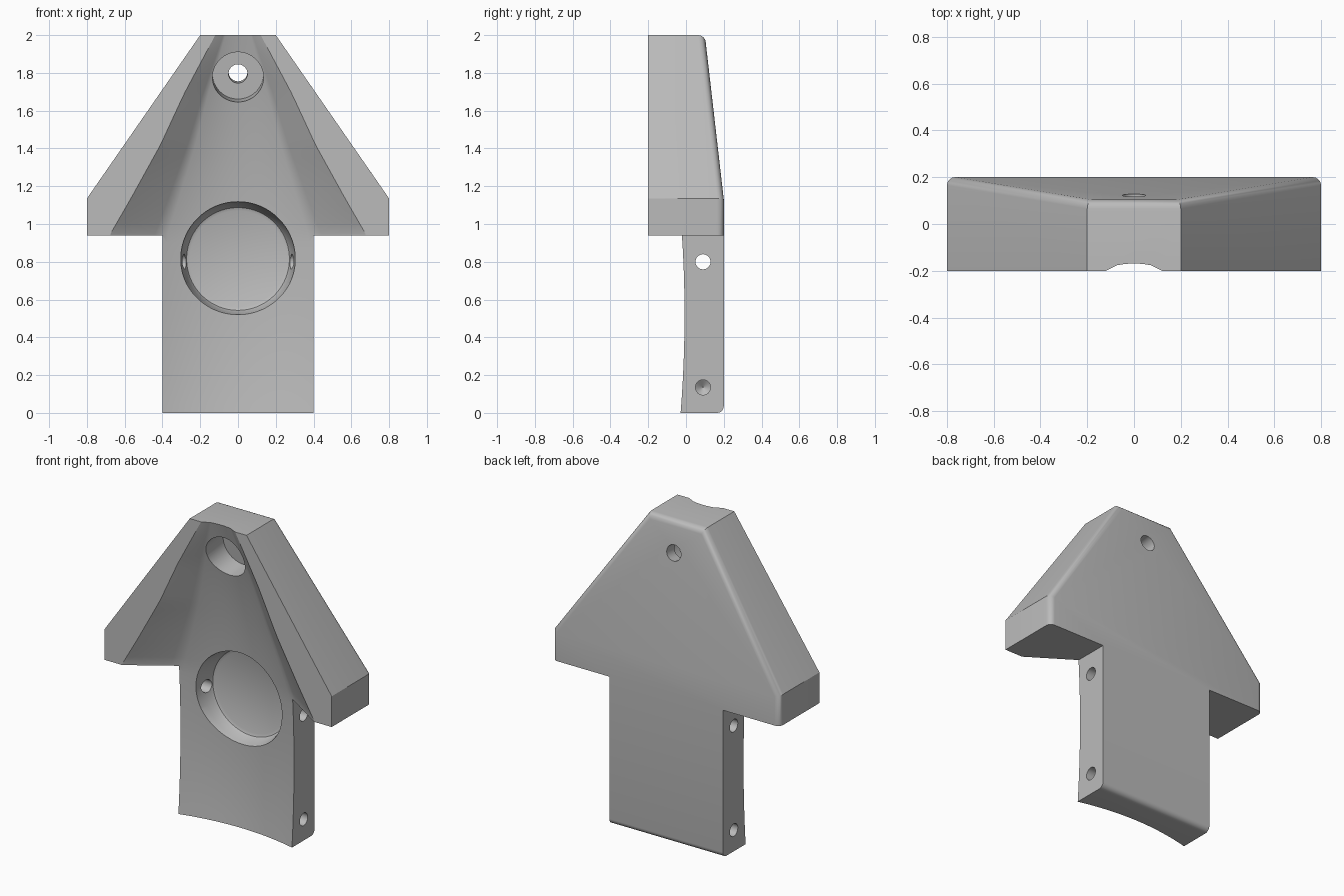
import bpy, bmesh, math
from mathutils import Vector

if "Cube" in bpy.data.objects:
    bpy.data.objects.remove(bpy.data.objects["Cube"], do_unlink=True)

grey = bpy.data.materials.new("plain grey")
grey.use_nodes = True
GREY = (0.5, 0.5, 0.5, 1)
grey.diffuse_color = GREY
grey.node_tree.nodes["Principled BSDF"].inputs["Base Color"].default_value = GREY


def make_object(name, bm):
    bmesh.ops.recalc_face_normals(bm, faces=bm.faces)
    mesh = bpy.data.meshes.new(name)
    bm.to_mesh(mesh)
    bm.free()
    mesh.materials.append(grey)
    obj = bpy.data.objects.new(name, mesh)
    bpy.context.collection.objects.link(obj)
    return obj


def lathe(name, profile, origin, axis, sides=64):
    """Closed solid of revolution; profile is (radius, distance along axis)."""
    bm = bmesh.new()
    turn = Vector((0, 0, 1)).rotation_difference(Vector(axis))
    rings = []
    for r, h in profile:
        ring = []
        for i in range(sides):
            a = math.tau * i / sides
            p = Vector((r * math.cos(a), r * math.sin(a), h))
            ring.append(bm.verts.new(Vector(origin) + turn @ p))
        rings.append(ring)
    for low, high in zip(rings, rings[1:]):
        for i in range(sides):
            j = (i + 1) % sides
            bm.faces.new((low[i], low[j], high[j], high[i]))
    bm.faces.new(rings[0])
    bm.faces.new(rings[-1])
    return make_object(name, bm)


# Body: arrow-shaped outline with a back that slopes in above the shoulders
half = [(0.4, 0), (0.4, 0.94), (0.8, 0.94), (0.8, 1.135), (0.2, 2)]
outline = half + [(-x, z) for x, z in reversed(half)]
n = len(outline)
bm = bmesh.new()
front = [bm.verts.new((x, -0.2, z)) for x, z in outline]
back = [bm.verts.new((x, 0.1 if z == 2 else 0.2, z)) for x, z in outline]
bm.faces.new(front)
bm.faces.new(back[3:7])
bm.faces.new(back[:4] + back[6:])
for i in range(n):
    j = (i + 1) % n
    bm.faces.new((front[i], front[j], back[j], back[i]))
rounded = [bm.edges.get((back[i], back[(i + 1) % n])) for i in (2, 3, 4, 5, 6, n - 1)]
bmesh.ops.bevel(bm, geom=rounded, offset=0.035, segments=5, profile=0.5, affect="EDGES")
body = make_object("bracket_body", bm)

# Channel: tapering trough with a shallow floor and steep flanks
WIDTHS = [(-0.1, 0.68), (0.94, 0.68), (1.13, 0.57), (1.42, 0.41),
          (1.69, 0.285), (2, 0.12), (2.1, 0.07)]


def half_width(z):
    for (z0, w0), (z1, w1) in zip(WIDTHS, WIDTHS[1:]):
        if z <= z1:
            return w0 + (w1 - w0) * (z - z0) / (z1 - z0)
    return WIDTHS[-1][1]


def channel_point(t, z):
    floor = 0.05 - 0.1 * (z - 0.52) ** 2
    s = abs(t)
    rise = 0.24 * (s / 0.6) ** 2 if s < 0.6 else 0.24 + 1.9 * (s - 0.6)
    return (t * half_width(z), floor - rise * (floor + 0.2), z)


bm = bmesh.new()
ROWS, COLS = 44, 48
rows = []
for i in range(ROWS + 1):
    z = -0.1 + 2.2 * i / ROWS
    pts = [channel_point(-1.2 + 2.4 * k / COLS, z) for k in range(COLS + 1)]
    pts += [(pts[-1][0], -0.5, z), (pts[0][0], -0.5, z)]
    rows.append([bm.verts.new(p) for p in pts])
for low, high in zip(rows, rows[1:]):
    for k in range(len(low)):
        m = (k + 1) % len(low)
        bm.faces.new((low[k], low[m], high[m], high[k]))
bm.faces.new(rows[0])
bm.faces.new(rows[-1])
cutters = [make_object("channel_cutter", bm)]

# Round pocket with tapered wall and softened floor edge
pocket = [(0.303, -0.4), (0.303, 0.02), (0.29, 0.07), (0.28, 0.12), (0.272, 0.135), (0.255, 0.142)]
cutters.append(lathe("pocket_cutter", pocket, (0, 0, 0.815), (0, 1, 0), 96))

# Screw hole with counterbore, square to the sloping back
tilt = (0, 0.993, 0.115)
top = (0, 0.123, 1.805)
cutters.append(lathe("counterbore_cutter", [(0.135, -0.5), (0.135, -0.08)], top, tilt))
cutters.append(lathe("screw_hole_cutter", [(0.05, -0.4), (0.05, 0.2)], top, tilt, 40))

# Side holes: upper pair opens into the pocket, lower pair ends in a cone
for side, label in ((1, "left"), (-1, "right")):
    inward = (-side, 0, 0)
    cutters.append(lathe(label + "_upper_hole_cutter", [(0.04, -0.1), (0.04, 0.2)],
                         (side * 0.4, 0.09, 0.8), inward, 32))
    cutters.append(lathe(label + "_lower_hole_cutter", [(0.04, -0.1), (0.04, 0.1), (0.002, 0.13)],
                         (side * 0.4, 0.09, 0.135), inward, 32))

for cutter in cutters:
    cutter.hide_render = True
    cutter.hide_viewport = True
    mod = body.modifiers.new(cutter.name, "BOOLEAN")
    mod.operation = "DIFFERENCE"
    mod.solver = "EXACT"
    mod.object = cutter

# Apply the cuts, then shade smooth while keeping hard edges
bpy.context.view_layer.update()
evaluated = body.evaluated_get(bpy.context.evaluated_depsgraph_get())
cut_mesh = bpy.data.meshes.new_from_object(evaluated)
body.modifiers.clear()
body.data = cut_mesh
for cutter in cutters:
    bpy.data.objects.remove(cutter, do_unlink=True)
bpy.ops.object.select_all(action="DESELECT")
body.select_set(True)
bpy.context.view_layer.objects.active = body
bpy.ops.object.shade_smooth_by_angle(angle=math.radians(30))
